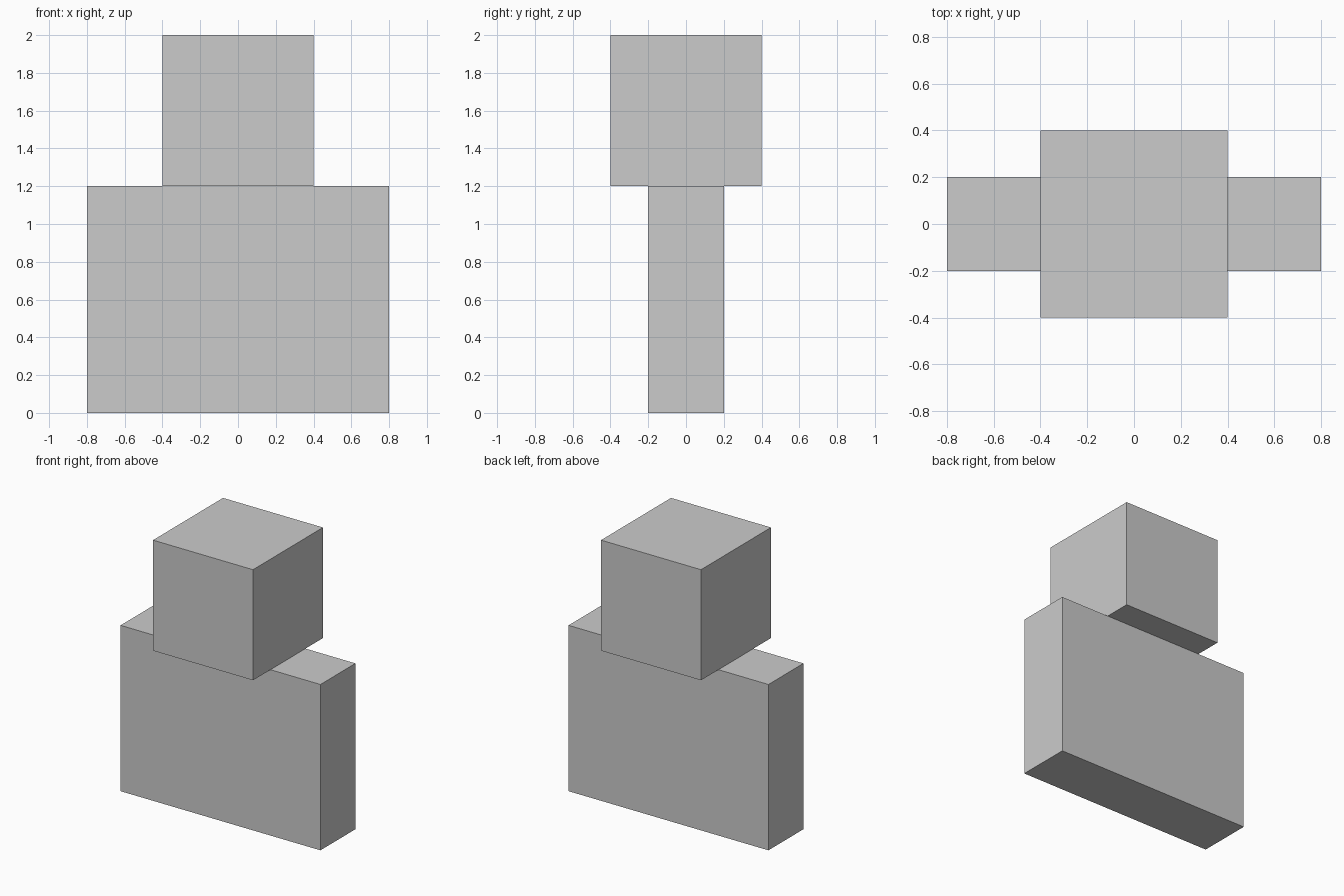
import bpy

if "Cube" in bpy.data.objects:
    bpy.data.objects.remove(bpy.data.objects["Cube"])


def box(name, size, center):
    bpy.ops.mesh.primitive_cube_add(size=1, location=center)
    obj = bpy.context.object
    obj.name = name
    obj.scale = size
    bpy.ops.object.transform_apply(location=False, rotation=False, scale=True)
    return obj


# Upright slab standing on the ground
box("body_slab", (1.6, 0.4, 1.2), (0, 0, 0.6))

# Cube resting on the slab, overhanging front and back
box("top_cube", (0.8, 0.8, 0.8), (0, 0, 1.6))
